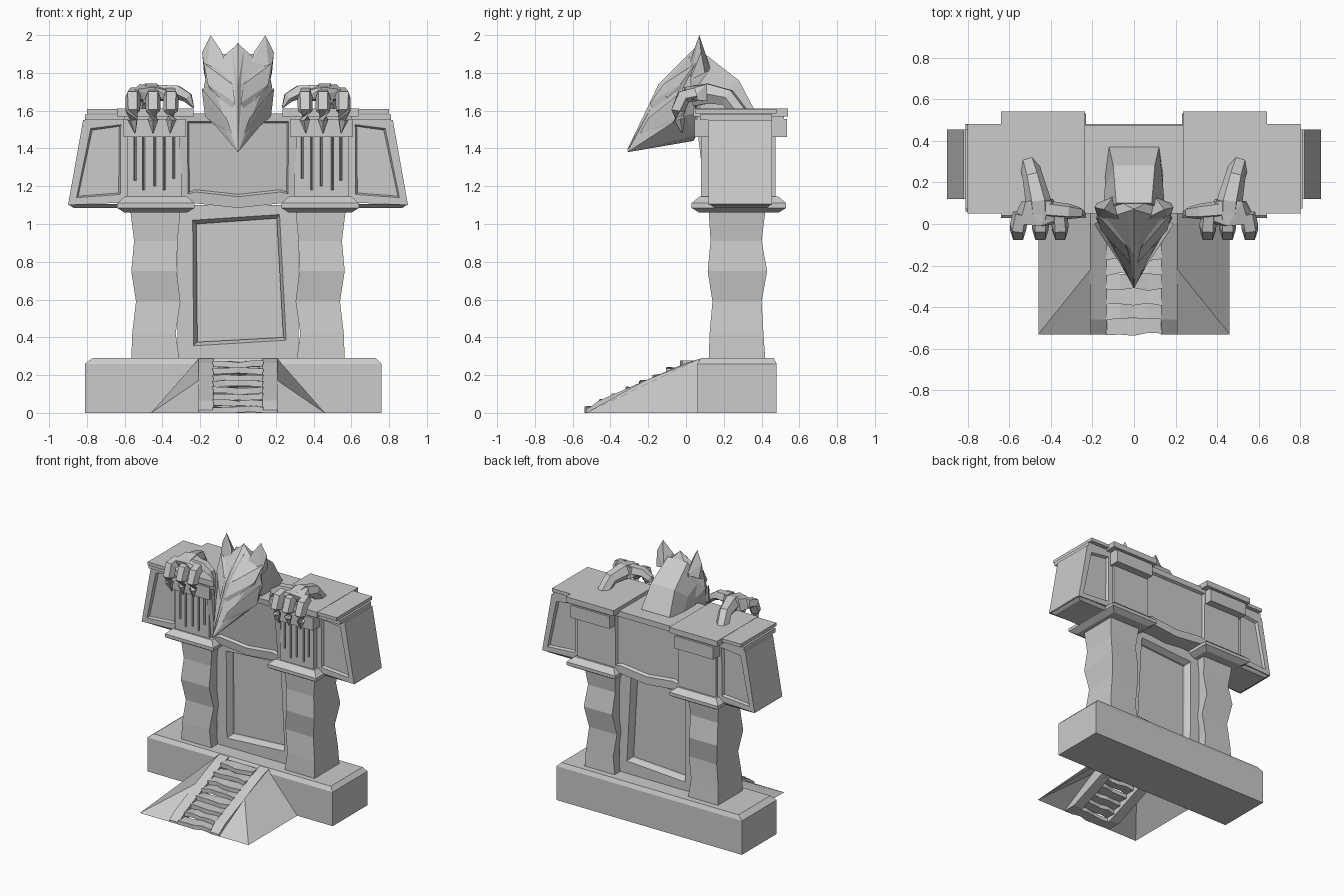
import bpy, bmesh, random
from mathutils import Vector
from math import cos, sin, pi

if "Cube" in bpy.data.objects:
    bpy.data.objects.remove(bpy.data.objects["Cube"])
random.seed(4)

# ---------- helpers ----------
def finish(name, bm, mirror=False, fix=True):
    if fix:
        bmesh.ops.recalc_face_normals(bm, faces=bm.faces)
    me = bpy.data.meshes.new(name)
    bm.to_mesh(me)
    bm.free()
    ob = bpy.data.objects.new(name, me)
    bpy.context.collection.objects.link(ob)
    if mirror:
        m = ob.modifiers.new("mirror", 'MIRROR')
        m.use_mirror_merge = False
    return ob

def loft_bm(rings, cap=True):
    bm = bmesh.new()
    vs = [[bm.verts.new(p) for p in r] for r in rings]
    n = len(rings[0])
    for a, b in zip(vs, vs[1:]):
        for i in range(n):
            bm.faces.new((a[i], a[(i + 1) % n], b[(i + 1) % n], b[i]))
    if cap:
        bm.faces.new(vs[0][::-1])
        bm.faces.new(vs[-1])
    bmesh.ops.recalc_face_normals(bm, faces=bm.faces)
    return bm

def rect(x0, x1, y0, y1, z):
    return [(x0, y0, z), (x1, y0, z), (x1, y1, z), (x0, y1, z)]

def stack(name, levels, mirror=False):
    return finish(name, loft_bm([rect(*l) for l in levels]), mirror)

def box(name, x0, x1, y0, y1, z0, z1, mirror=False):
    return stack(name, [(x0, x1, y0, y1, z0), (x0, x1, y0, y1, z1)], mirror)

def panel(name, poly, y0, y1, margin, mirror=False, lean=0.0):
    # xz outline pushed along y, with a sunken panel front and back
    bm = loft_bm([[(x, y, z) for x, z in poly] for y in (y0, y1)])
    fs = [f for f in bm.faces if abs(f.normal.y) > 0.9]
    bmesh.ops.inset_individual(bm, faces=fs, thickness=margin, depth=0)
    bmesh.ops.inset_individual(bm, faces=fs, thickness=0.012, depth=-0.02)
    for v in bm.verts:
        if v.co.y < (y0 + y1) / 2:
            v.co.y += (1.5 - v.co.z) * lean
    return finish(name, bm, mirror)

def hull(name, pts, mirror=False, both=False):
    bm = bmesh.new()
    for x, y, z in pts:
        bm.verts.new((x, y, z))
        if both and x:
            bm.verts.new((-x, y, z))
    bmesh.ops.convex_hull(bm, input=bm.verts)
    loose = [v for v in bm.verts if not v.link_faces]
    bmesh.ops.delete(bm, geom=loose, context='VERTS')
    return finish(name, bm, mirror)

def limb(name, path, sides=6, mirror=False):
    # tapering faceted tube along (x, y, z, radius) stations
    rings = []
    for i, (x, y, z, r) in enumerate(path):
        a = Vector(path[max(i - 1, 0)][:3])
        b = Vector(path[min(i + 1, len(path) - 1)][:3])
        q = (b - a).to_track_quat('Z', 'X')
        rings.append([Vector((x, y, z)) + q @ Vector((r * cos(2 * pi * (k + .5) / sides),
                      r * sin(2 * pi * (k + .5) / sides), 0)) for k in range(sides)])
    return finish(name, loft_bm(rings), mirror)

# ---------- base and stairs ----------
stack("base", [(-.81, .76, .06, .48, 0), (-.81, .76, .06, .48, .26), (-.77, .73, .08, .465, .29)])
rail = [(-.53, 0), (-.53, .015), (-.46, .065), (.0, .265), (.08, .288), (.08, .2), (-.42, 0)]
finish("stair_rail", loft_bm([[(x, y, z) for y, z in rail] for x in (.13, .21)]), True)
bm = bmesh.new()
a, b, c, d, e = [bm.verts.new(p) for p in ((.21, -.53, 0), (.46, -.53, 0), (.21, -.22, .17),
                                          (.46, .07, 0), (.21, .07, .285))]
bm.faces.new((a, b, c))
bm.faces.new((b, d, e, c))
finish("stair_skirt", bm, True, False)
for i in range(8):
    y, z = -.53 + i * .072, .004 + i * .034
    bm = bmesh.new()
    bmesh.ops.create_grid(bm, x_segments=4, y_segments=1, size=1)
    for v in bm.verts:
        v.co = (v.co.x * .135, y + .04 + v.co.y * .04 + random.uniform(-.008, .008),
                z + .03 + random.uniform(-.006, .006))
    g = bmesh.ops.extrude_face_region(bm, geom=bm.faces[:])
    for v in g["geom"]:
        if isinstance(v, bmesh.types.BMVert):
            v.co.z = max(0, v.co.z - .032)
    finish("stair_tread", bm)

# ---------- pillars ----------
stack("pillar", [(.31, .565, .12, .42, .28), (.33, .56, .125, .41, .42), (.305, .54, .14, .40, .59),
                 (.325, .565, .115, .43, .75), (.32, .55, .13, .40, .91), (.305, .57, .12, .42, 1.07)], True)
stack("pillar_capital", [(.27, .60, .07, .49, 1.06), (.23, .64, .03, .53, 1.085),
                         (.23, .64, .03, .53, 1.11), (.27, .60, .07, .49, 1.145)], True)

# ---------- door ----------
def quad(pts, y):
    return [(x, y, z) for x, z in pts]
outer = [(-.32, .285), (.32, .285), (.32, 1.1), (-.32, 1.1)]
inner = [(-.235, .355), (.255, .385), (.22, 1.05), (-.24, 1.02)]
inset = [(-.215, .375), (.24, .40), (.205, 1.03), (-.22, 1.0)]
finish("door_frame", loft_bm([quad(outer, .20), quad(inner, .20), quad(inset, .24),
                              quad(inset, .31), quad(inner, .35), quad(outer, .35)], False))
finish("door_panel", loft_bm([quad(inner, .26), quad(inner, .29)]))

# ---------- lintel ----------
panel("lintel_centre", [(-.31, 1.12), (-.23, 1.11), (0, 1.085), (.23, 1.11), (.31, 1.12),
                        (.31, 1.585), (-.31, 1.585)], .06, .475, .06, lean=.12)
panel("lintel_wing", [(.58, 1.115), (.9, 1.10), (.82, 1.55), (.58, 1.57)], .12, .455, .06, True)
stack("wing_underside", [(.6, .87, .15, .43, 1.085), (.6, .9, .125, .45, 1.105)], True)
box("wing_lower_cap", .6, .81, .075, .455, 1.55, 1.58, True)
box("wing_upper_cap", .6, .80, .05, .48, 1.585, 1.61, True)
block = box("capital_block", .30, .585, .08, .475, 1.12, 1.58)
cutters = bmesh.new()
for x, z0 in ((.34, 1.24), (.39, 1.18), (.44, 1.20), (.50, 1.18), (.545, 1.23)):
    vs = [cutters.verts.new(p) for p in ((x - .012, .06, z0), (x + .012, .06, z0), (x, .105, z0),
                                         (x - .012, .06, 1.5), (x + .012, .06, 1.5), (x, .105, 1.5))]
    for f in ((0, 1, 2), (3, 4, 5), (0, 1, 4, 3), (1, 2, 5, 4), (2, 0, 3, 5)):
        cutters.faces.new([vs[i] for i in f])
cutter = finish("scratch_cutter", cutters)
cutter.hide_render = True
cutter.hide_viewport = True
bo = block.modifiers.new("scratches", 'BOOLEAN')
bo.operation, bo.solver, bo.object = 'DIFFERENCE', 'EXACT', cutter
block.modifiers.new("mirror", 'MIRROR').use_mirror_merge = False
box("capital_band", .275, .605, .045, .535, 1.46, 1.555, True)
box("capital_top", .235, .64, .04, .54, 1.57, 1.612, True)
box("capital_gap", .28, .60, .06, .52, 1.55, 1.575, True)

# ---------- creature head ----------
hull("skull", [(0, -.31, 1.38), (0, -.135, 1.735), (0, .07, 1.955), (.035, -.12, 1.72), (.165, .02, 1.81),
               (.185, .03, 1.70), (.165, -.01, 1.575), (0, .04, 1.44), (.06, .05, 1.47),
               (.11, .13, 1.83), (.12, .12, 1.6)], both=True)
hull("horn", [(.06, .01, 1.83), (.17, .02, 1.76), (.19, .08, 1.91), (.10, .13, 1.82),
              (.145, .07, 2.0), (.085, .04, 1.91), (.18, .10, 1.80)], True)
hull("brow", [(.015, -.19, 1.64), (.035, -.17, 1.60), (.03, -.12, 1.74), (.16, -.03, 1.74),
              (.15, -.02, 1.71), (.18, .05, 1.85), (.10, .0, 1.82)], True)
hull("cheek", [(.03, -.245, 1.48), (.06, -.20, 1.56), (.16, -.05, 1.67), (.192, .0, 1.72),
               (.175, -.02, 1.57), (.12, -.10, 1.52), (.13, .03, 1.60)], True)
hull("eye", [(.06, -.135, 1.62), (.09, -.11, 1.68), (.11, -.09, 1.65), (.10, -.11, 1.60), (.08, -.02, 1.64)], True)
hull("snout_ridge", [(0, -.315, 1.385), (0, -.145, 1.74), (0, .075, 1.96), (.022, -.12, 1.73),
                     (.03, .05, 1.92), (0, .05, 1.85)], both=True)
# neck dropping behind the head onto the roof
def neck_ring(hw, bw, y0, z0, y1, z1):
    return [(-bw, y0, z0), (bw, y0, z0), (bw, (y0 + y1) / 2, (z0 + z1) / 2), (hw, y1, z1),
            (-hw, y1, z1), (-bw, (y0 + y1) / 2, (z0 + z1) / 2)]
finish("neck", loft_bm([neck_ring(.085, .15, .0, 1.62, .10, 1.90), neck_ring(.10, .14, .08, 1.60, .28, 1.76),
                        neck_ring(.12, .14, .09, 1.56, .37, 1.59)]))

# ---------- gripping claws ----------
limb("forearm", [(.505, .29, 1.58, .045), (.485, .22, 1.67, .05), (.46, .11, 1.69, .062),
                 (.455, .03, 1.675, .06)], 6, True)
hull("palm", [(.34, .03, 1.70), (.40, .11, 1.735), (.52, .11, 1.74), (.58, .03, 1.66), (.55, .0, 1.71),
              (.36, .0, 1.66), (.39, .12, 1.65), (.54, .11, 1.65), (.45, -.01, 1.725)], True)
for i, x in enumerate((.36, .45, .545)):
    dx = (-.005, 0, .012)[i]
    limb("claw_finger", [(x, .05, 1.69, .04), (x + dx, -.015, 1.675, .043), (x + dx, -.045, 1.60, .04),
                         (x + dx, -.035, 1.555, .03), (x, -.02, 1.48, .003)], 5, True)
limb("thumb", [(.42, .07, 1.70, .045), (.32, .06, 1.70, .04), (.265, .055, 1.67, .03),
               (.235, .05, 1.615, .004)], 5, True)
